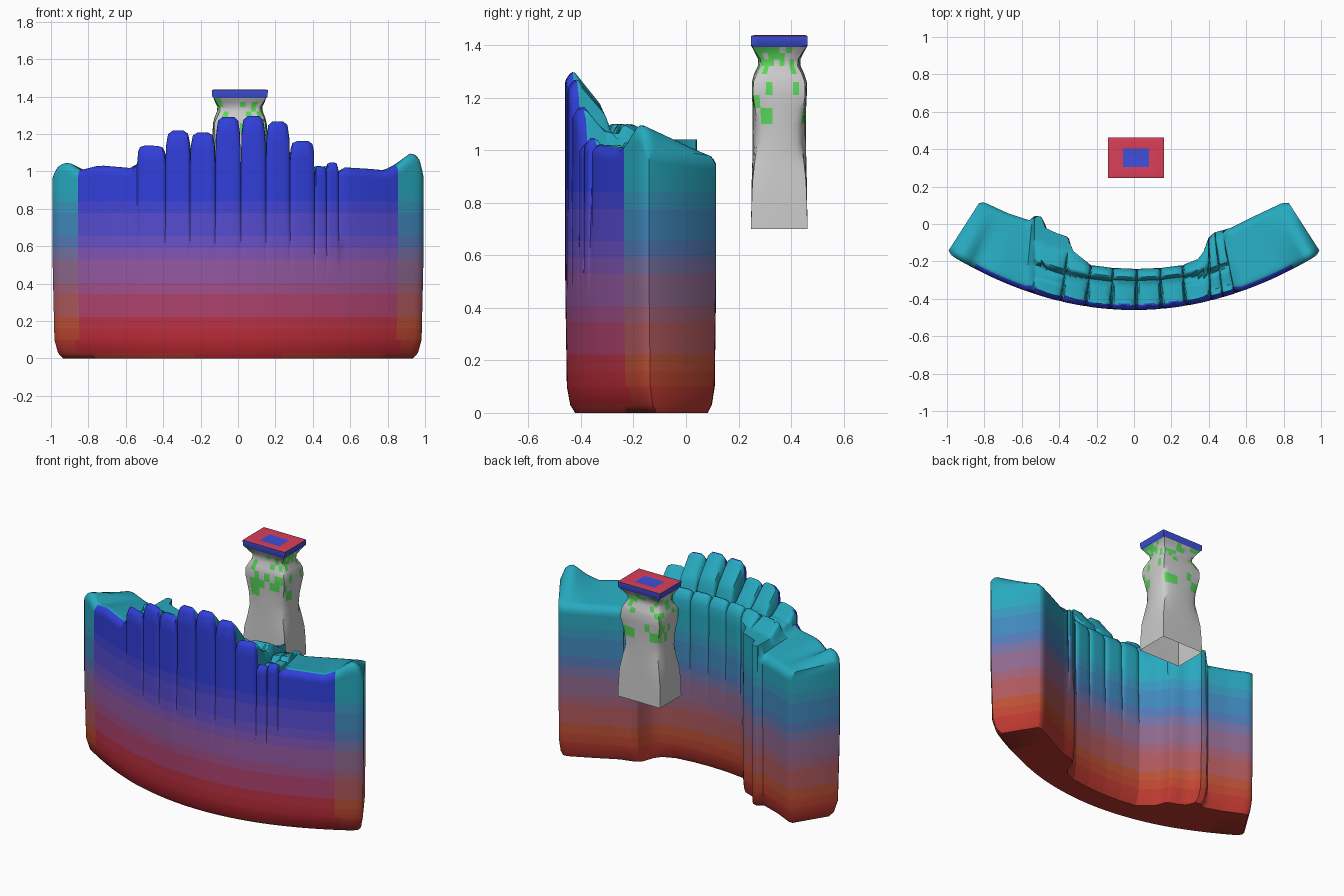
import bpy, bmesh, math, random

if "Cube" in bpy.data.objects:
    bpy.data.objects.remove(bpy.data.objects["Cube"])
random.seed(4)
mats = {}

def mat(name, col):
    if name not in mats:
        m = bpy.data.materials.new(name)
        m.diffuse_color = (*col, 1)
        m.use_nodes = True
        m.node_tree.nodes["Principled BSDF"].inputs["Base Color"].default_value = m.diffuse_color
        mats[name] = m
    return mats[name]

def lerp(a, b, t):
    return a + (b - a) * t

def table(pts, x):
    if x <= pts[0][0]:
        return pts[0][1:]
    for a, b in zip(pts, pts[1:]):
        if x <= b[0]:
            t = (x - a[0]) / (b[0] - a[0])
            return tuple(lerp(p, q, t) for p, q in zip(a[1:], b[1:]))
    return pts[-1][1:]

def finish(bm, name, materials, angle):
    bmesh.ops.recalc_face_normals(bm, faces=bm.faces)
    me = bpy.data.meshes.new(name)
    bm.to_mesh(me)
    bm.free()
    ob = bpy.data.objects.new(name, me)
    bpy.context.collection.objects.link(ob)
    for m in materials:
        me.materials.append(m)
    bpy.ops.object.select_all(action='DESELECT')
    ob.select_set(True)
    bpy.context.view_layer.objects.active = ob
    bpy.ops.object.shade_smooth_by_angle(angle=math.radians(angle))
    return ob

# ---- curved wall: front x -> back outline point
BACK = [(-1, -.82, .125), (-.8, -.68, .06), (-.62, -.56, .02), (-.54, -.53, .045),
        (-.5, -.495, .04), (-.46, -.47, -.03), (-.4, -.35, -.07), (-.36, -.33, -.14),
        (-.26, -.23, -.22), (-.12, -.11, -.235), (.015, .015, -.24), (.15, .14, -.235),
        (.28, .26, -.22), (.36, .36, -.18), (.41, .4, -.07), (.47, .43, -.045),
        (.62, .52, -.02), (.8, .66, .05), (1, .82, .125)]
# front-edge heights of the end blocks
ENDS = [(-1, 1.0), (-.97, 1.04), (-.92, 1.06), (-.86, 1.01), (-.75, 1.04), (-.54, 1.02),
        (.54, 1.03), (.7, 1.02), (.8, 1.01), (.87, 1.05), (.93, 1.11), (.97, 1.1), (1, 1.01)]
# finger-like columns: left, right, height
COLS = [(-.54, -.39, 1.14), (-.39, -.258, 1.22), (-.258, -.122, 1.21), (-.122, .015, 1.295),
        (.015, .15, 1.3), (.15, .28, 1.27), (.28, .41, 1.165), (.41, .475, 1.03), (.475, .54, 1.05)]

stations = []            # (x, position inside column, column height or None)
for i in range(16):
    stations.append((-1 + .46 * (i / 16) ** 1.4, 0, None))
for a, b, h in COLS:
    for s in (-1, -.93, -.8, -.45, 0, .45, .8, .93):
        stations.append(((a + b) / 2 + s * (b - a) / 2, s, h))
stations.append((.54, 1, 1.05))
for i in range(15, -1, -1):
    stations.append((1 - .46 * (i / 16) ** 1.4, 0, None))

def height(x, s, col, d, t):
    edge = .035 * (max(0, 1 - d / .035) ** 2 + max(0, (t - .9) / .1) ** 2)
    h_end = table(ENDS, x)[0]
    h_end = lerp(h_end, .98, min(1, t * 1.1))
    if col is None:
        return h_end - edge
    base = min(1.04, col - .06)
    if d < .155:                                   # front row
        top = max(col - max(0, d - .03) * 1.25, base + .03)
        top -= .05 * max(0, (d - .125) / .03) ** 2
    else:                                          # lower row behind
        q = (d - .155) / .085
        top = lerp(1.1 if col > 1.1 else 1.03, h_end, min(1, max(0, q - .3) * .5))
        top -= .04 * max(0, 1 - q * 4) ** 2
    return base + max(0, top - edge - base) * math.sqrt(max(0, 1 - abs(s) ** 8))

LEVELS = [0, .03, .1] + [.16 + .0617 * i for i in range(13)]
TS = [0, .03, .07] + [.07 + .86 * i / 20 for i in range(1, 21)] + [.97, 1]

bm = bmesh.new()
rings = []
for x, s, col in stations:
    fx, fy = x, -.46 + .305 * x * x
    bx, by = table(BACK, x)
    thick = math.hypot(bx - fx, by - fy)
    pinch = .05 * max(0, (abs(x) - .96) / .04) ** 2

    def point(t, z):
        t = lerp(pinch, 1 - pinch, t)
        low = max(0, 1 - z / .05) * .03 + max(0, 1 - z / .5) * .008
        g = .014 * abs(s) ** 10 * min(1, max(0, (z - .45) / .45)) if col else 0
        t = lerp((low + g) / thick, 1 - (low + g) / thick, t)
        return bm.verts.new((lerp(fx, bx, t) * (1 - low), lerp(fy, by, t), z))

    h = [height(x, s, col, t * thick, t) for t in TS]
    up = LEVELS + [lerp(.9, h[0], .4), lerp(.9, h[0], .75)]
    down = LEVELS + [lerp(.9, h[-1], .5)]
    rings.append([point(0, z) for z in up] + [point(t, z) for t, z in zip(TS, h)]
                 + [point(1, z) for z in reversed(down)])

n = len(rings[0])
for r, q in zip(rings, rings[1:]):
    for i in range(n):
        j = (i + 1) % n
        bm.faces.new((r[i], r[j], q[j], q[i]))
L = len(LEVELS)
for r in (rings[0], rings[-1]):                    # end caps
    for i in range(L - 1):
        bm.faces.new((r[i], r[i + 1], r[n - 2 - i], r[n - 1 - i]))
    bm.faces.new(r[L - 1:n - L + 1])

# colour bands: red base to blue front or teal back
RAMP = {'blue': [(0, .5, .02, .03), (.2, .5, .03, .05), (.45, .3, .1, .35), (.65, .12, .08, .6), (.85, .03, .05, .7), (2, .03, .05, .7)],
        'teal': [(0, .5, .03, .03), (.2, .5, .08, .03), (.4, .33, .12, .2), (.65, .06, .2, .5), (.9, .02, .4, .52), (2, .02, .4, .52)]}
N = 12
wall_mats = [mat(f"{k}_band_{i}", table(RAMP[k], (i + .5) / N)) for k in ('blue', 'teal') for i in range(N)]
bm.normal_update()
for f in bm.faces:
    c = f.calc_center_median()
    front = c.y < -.46 + .305 * c.x ** 2 + .03 and abs(c.x) < .86
    f.material_index = min(N - 1, int(c.z * N)) + (0 if front else N)
finish(bm, "curved_wall", wall_mats, 50)

# ---- pillar: z, x half-width, y half-width, corner rounding
PILLAR = [(.7, .15, .108, 0), (.8, .149, .106, .01), (.88, .147, .105, .03), (.95, .143, .104, .1),
          (1.03, .14, .102, .18), (1.1, .142, .101, .16), (1.16, .144, .102, .09), (1.21, .146, .104, .05),
          (1.26, .143, .104, .06), (1.29, .135, .096, .1), (1.32, .123, .082, .14), (1.345, .122, .08, .12),
          (1.37, .132, .092, .05), (1.392, .14, .104, .01), (1.4, .148, .108, 0), (1.435, .15, .108, 0)]
K = 8
side = [-1 + 2 * i / K for i in range(K)]
square = ([(a, -1) for a in side] + [(1, a) for a in side]
          + [(-a, 1) for a in side] + [(-1, -a) for a in side])
bm = bmesh.new()

def pillar_ring(z, wx, wy, k):
    ring = []
    for a, b in square:
        p = 1 - k * (a * b) ** 2
        if .9 < z < 1.39:
            p *= random.uniform(.985, 1.01)
        ring.append(bm.verts.new((.01 + a * wx * p, .355 + b * wy * p, z)))
    return ring

prings = [pillar_ring(*row) for row in PILLAR]
prings += [pillar_ring(1.438, .138, .097, 0), pillar_ring(1.432, .07, .05, 0)]
for r, q in zip(prings, prings[1:]):
    for i in range(len(r)):
        j = (i + 1) % len(r)
        bm.faces.new((r[i], r[j], q[j], q[i]))
bm.faces.new(prings[-1])
for f in bm.faces:
    c = f.calc_center_median()
    if c.z > 1.434:
        f.material_index = 3                       # rim
    elif c.z > 1.385:
        f.material_index = 1                       # cap
    elif c.z > 1.08 and random.random() < .3:
        f.material_index = 2                       # patches
finish(bm, "pillar", [mat("stone", (.65, .65, .65)), mat("cap_blue", (.05, .08, .7)),
                      mat("moss", (.1, .7, .1)), mat("rim_red", (.7, .05, .1))], 45)
